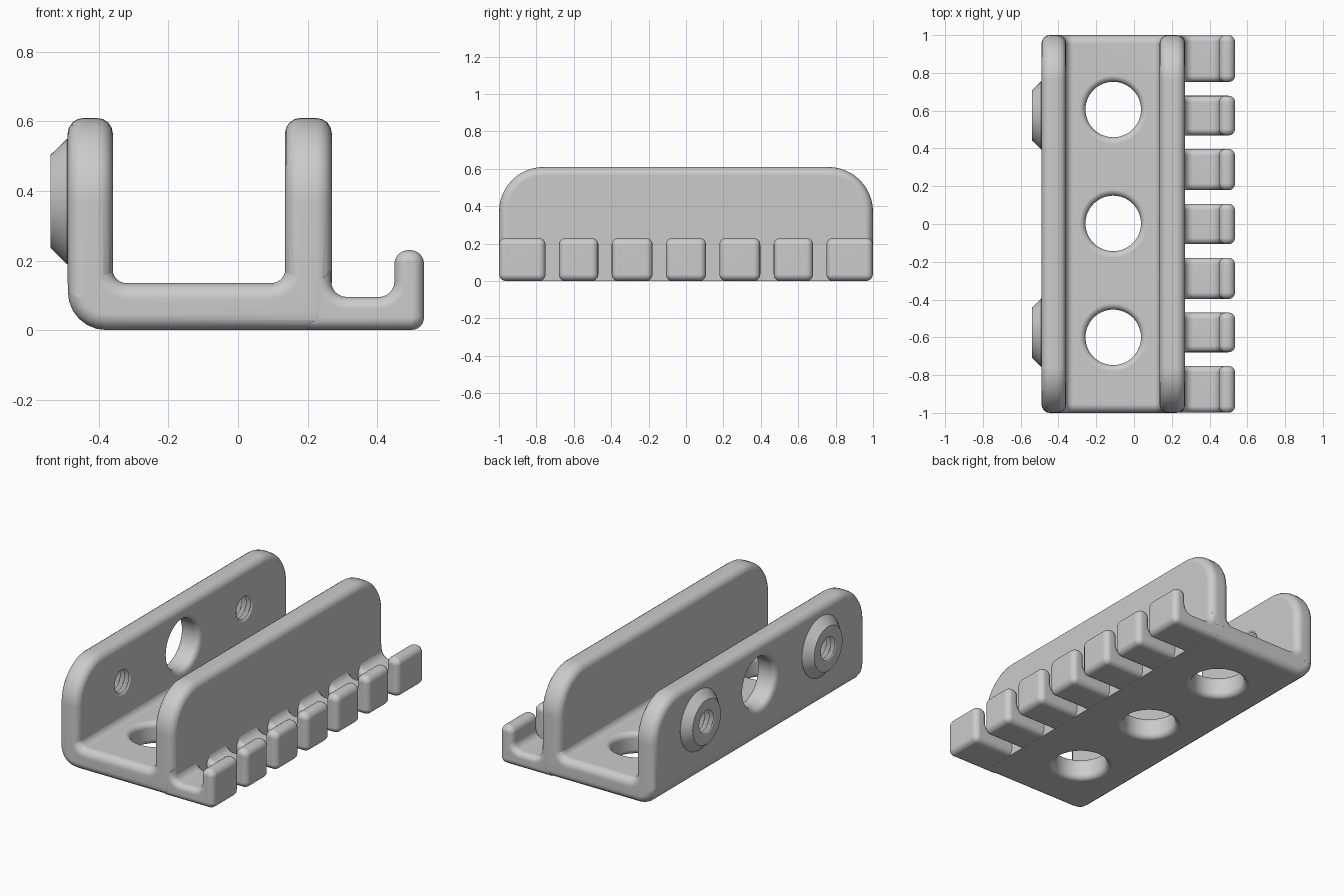
import bpy, bmesh
from math import sin, cos, pi, radians
from mathutils import Matrix, Vector

old = bpy.data.objects.get("Cube")
if old:
    bpy.data.objects.remove(old, do_unlink=True)

grey = bpy.data.materials.new("plain grey")
grey.use_nodes = True
COLOUR = (0.6, 0.6, 0.6, 1)
grey.diffuse_color = COLOUR
grey.node_tree.nodes["Principled BSDF"].inputs["Base Color"].default_value = COLOUR

HOLE_Z, BOSS_Y = 0.37, 0.575
TO_X = Matrix.Rotation(pi / 2, 4, 'Y')
TURN = Matrix.Rotation(pi / 2, 4, 'Z')


def finish(bm, name):
    bmesh.ops.recalc_face_normals(bm, faces=bm.faces)
    mesh = bpy.data.meshes.new(name)
    bm.to_mesh(mesh)
    bm.free()
    mesh.materials.append(grey)
    ob = bpy.data.objects.new(name, mesh)
    bpy.context.collection.objects.link(ob)
    return ob


def rounded(corners, steps=6):
    """Replace each (x, z, radius) right-angle corner by an arc."""
    out = []
    for i, (x, z, r) in enumerate(corners):
        p = Vector((x, z))
        if r == 0:
            out.append(p)
            continue
        a = (Vector(corners[i - 1][:2]) - p).normalized() * r
        b = (Vector(corners[(i + 1) % len(corners)][:2]) - p).normalized() * r
        for k in range(steps + 1):
            t = k / steps * pi / 2
            out.append(p + a * (1 - sin(t)) + b * (1 - cos(t)))
    return out


def bar(name, points, y0, y1, edge, matrix=Matrix()):
    """Profile extruded along y, with rounded rims on both ends."""
    bm = bmesh.new()
    face = bm.faces.new([bm.verts.new((x, y0, z)) for x, z in points])
    ext = bmesh.ops.extrude_face_region(bm, geom=[face])
    verts = [v for v in ext["geom"] if isinstance(v, bmesh.types.BMVert)]
    bmesh.ops.translate(bm, verts=verts, vec=(0, y1 - y0, 0))
    bmesh.ops.recalc_face_normals(bm, faces=bm.faces)
    rims = [e for e in bm.edges if abs(e.verts[0].co.y - e.verts[1].co.y) < 0.001]
    bmesh.ops.bevel(bm, geom=rims, offset=edge, segments=4, profile=0.5,
                    affect='EDGES', clamp_overlap=False)
    bm.transform(matrix)
    return finish(bm, name)


def lathe(name, profile, matrix, sides=48):
    """Closed solid turned around local z from (radius, height) points."""
    bm = bmesh.new()
    rings = [[bm.verts.new((r * cos(2 * pi * k / sides), r * sin(2 * pi * k / sides), h))
              for k in range(sides)] for r, h in profile]
    for a, b in zip(rings, rings[1:]):
        for k in range(sides):
            n = (k + 1) % sides
            bm.faces.new((a[k], a[n], b[n], b[k]))
    bm.faces.new(rings[0])
    bm.faces.new(rings[-1])
    bm.transform(matrix)
    return finish(bm, name)


def combine(target, tool, operation):
    mod = target.modifiers.new("combine", 'BOOLEAN')
    mod.operation, mod.solver, mod.object = operation, 'EXACT', tool
    bpy.context.view_layer.objects.active = target
    bpy.ops.object.modifier_apply(modifier=mod.name)
    bpy.data.objects.remove(tool, do_unlink=True)


def hole_profile(thickness, radius=0.147, flare=0.033, steps=5):
    """Bore with a rounded rim on both faces."""
    low = [(radius + flare, -0.03)]
    for k in range(steps + 1):
        t = k / steps * pi / 2
        low.append((radius + flare * (1 - sin(t)), flare * (1 - cos(t))))
    return low + [(r, thickness - h) for r, h in reversed(low)]


# Floor with rounded heel and fillets, a hair inside the wall faces
floor = rounded([(-0.4895, 0, 0.11), (0.2695, 0, 0), (0.2695, 0.18, 0), (0.136, 0.18, 0),
                 (0.136, 0.135, 0.04), (-0.361, 0.135, 0.04), (-0.361, 0.18, 0),
                 (-0.4895, 0.18, 0)])
bracket = bar("hooked_channel_bracket", floor, -0.9995, 0.9995, 0.045)

# Two upright walls with large rounded upper corners
wall = rounded([(-1, 0.09, 0), (1, 0.09, 0), (1, 0.61, 0.24), (-1, 0.61, 0.24)], 12)
for x0, x1 in ((-0.49, -0.36), (0.135, 0.27)):
    combine(bracket, bar("wall", wall, -x1, -x0, 0.045, TURN), 'UNION')

# Row of hooked fingers
finger = rounded([(0.2, 0.0006, 0), (0.535, 0.0006, 0.035), (0.535, 0.23, 0.04),
                  (0.45, 0.23, 0.04), (0.45, 0.095, 0.045), (0.268, 0.095, 0.045),
                  (0.268, 0.17, 0), (0.2, 0.17, 0)])
gaps = [-0.715, -0.433, -0.143, 0.143, 0.433, 0.715]
starts = [-0.999] + [g + 0.036 for g in gaps]
ends = [g - 0.036 for g in gaps] + [0.999]
for y0, y1 in zip(starts, ends):
    combine(bracket, bar("finger", finger, y0, y1, 0.034), 'UNION')

# Conical bosses on the outer wall
for side in (-1, 1):
    place = Matrix.Translation((-0.49, side * BOSS_Y, HOLE_Z)) @ TO_X
    combine(bracket, lathe("boss", [(0.133, -0.05), (0.18, -0.002), (0.18, 0.05)], place), 'UNION')

# Threaded bores through the bosses
pitch = 0.028
thread = [(0.088, -0.08)]
for k in range(8):
    thread += [(0.088, k * pitch - 0.06), (0.066, (k + 0.5) * pitch - 0.06)]
thread.append((0.088, 0.17))
for side in (-1, 1):
    place = Matrix.Translation((-0.49, side * BOSS_Y, HOLE_Z)) @ TO_X
    combine(bracket, lathe("thread_cutter", thread, place), 'DIFFERENCE')

# Round openings in the floor and the outer wall
for y in (-0.6, 0.003, 0.606):
    place = Matrix.Translation((-0.11, y, 0))
    combine(bracket, lathe("floor_cutter", hole_profile(0.135), place), 'DIFFERENCE')
place = Matrix.Translation((-0.49, 0, HOLE_Z)) @ TO_X
combine(bracket, lathe("wall_cutter", hole_profile(0.13), place), 'DIFFERENCE')

# Smooth fillets with flat main faces
bpy.ops.object.select_all(action='DESELECT')
bracket.select_set(True)
bpy.context.view_layer.objects.active = bracket
bpy.ops.object.shade_smooth_by_angle(angle=radians(32))
normals = bracket.modifiers.new("even_normals", 'WEIGHTED_NORMAL')
normals.keep_sharp = True
